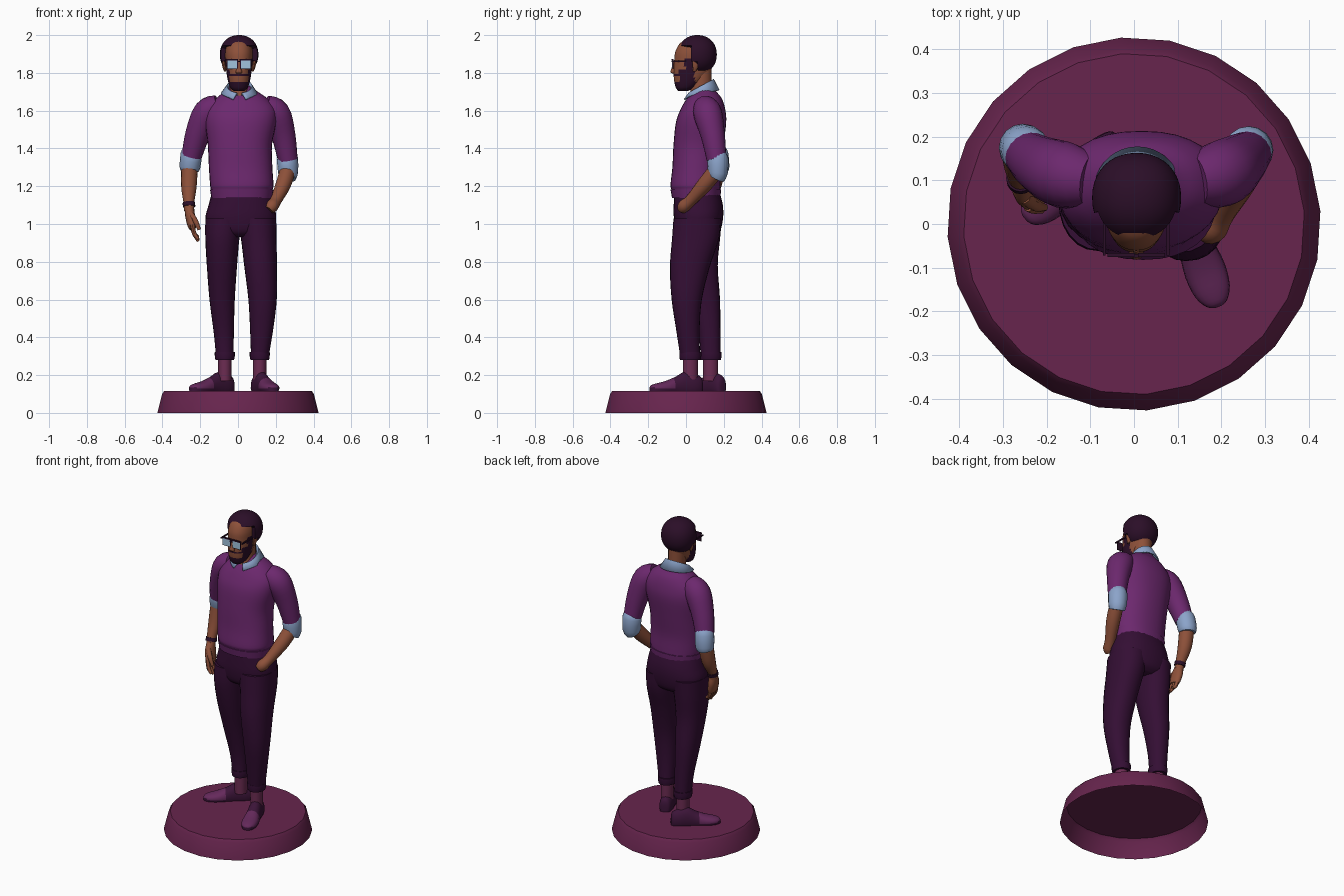
import bpy, bmesh, math
from mathutils import Vector

if "Cube" in bpy.data.objects:
    bpy.data.objects.remove(bpy.data.objects["Cube"])


def material(name, r, g, b):
    m = bpy.data.materials.new(name)
    m.diffuse_color = (r, g, b, 1)
    m.use_nodes = True
    m.node_tree.nodes["Principled BSDF"].inputs["Base Color"].default_value = m.diffuse_color
    return m


PLUM = material("base plum", .135, .018, .075)
KNIT = material("sweater purple", .15, .021, .155)
CLOTH = material("trouser dark purple", .034, .0045, .034)
DARK = material("hair dark", .024, .0045, .021)
SKIN = material("skin brown", .27, .082, .042)
SHIRT = material("shirt pale blue", .26, .37, .59)
SOCK = material("sock pink purple", .15, .025, .085)
SHOE = material("shoe dark purple", .045, .007, .04)
TOE = material("shoe light purple", .13, .022, .105)
LENS = material("lens light blue", .36, .56, .74)


def finish(name, bm, mats, rule=None, angle=45):
    bmesh.ops.recalc_face_normals(bm, faces=bm.faces)
    for f in bm.faces:
        f.smooth = True
        if rule:
            f.material_index = rule(f.calc_center_median())
    me = bpy.data.meshes.new(name)
    bm.to_mesh(me)
    bm.free()
    for m in mats:
        me.materials.append(m)
    me.set_sharp_from_angle(angle=math.radians(angle))
    ob = bpy.data.objects.new(name, me)
    bpy.context.collection.objects.link(ob)
    return ob


def smooth_rings(rings, sub):
    """Catmull-Rom interpolation of ring values."""
    out = []
    for i in range(len(rings) - 1):
        p0, p1, p2 = rings[max(i - 1, 0)], rings[i], rings[i + 1]
        p3 = rings[min(i + 2, len(rings) - 1)]
        for k in range(sub):
            t = k / sub
            out.append([.5 * (2 * b + (c - a) * t + (2 * a - 5 * b + 4 * c - d) * t * t
                              + (3 * b - a - 3 * c + d) * t ** 3)
                        for a, b, c, d in zip(p0, p1, p2, p3)])
    return out + [list(rings[-1])]


def loft(name, rings, mats, sub=4, n=24, power=2.0, along=False, bottom=True,
         rule=None, spin=0.0, angle=45):
    """Skin rings of (x, y, z, rx, ry), level or square to the path."""
    rs = smooth_rings(rings, sub)
    bm = bmesh.new()
    loops = []
    for i, (x, y, z, rx, ry) in enumerate(rs):
        u, v = Vector((1, 0, 0)), Vector((0, 1, 0))
        if along:
            t = (Vector(rs[min(i + 1, len(rs) - 1)][:3]) - Vector(rs[max(i - 1, 0)][:3])).normalized()
            u = (u - t * u.dot(t)).normalized()
            v = t.cross(u)
        row = []
        for k in range(n):
            a = 2 * math.pi * k / n + spin
            c, s = math.cos(a), math.sin(a)
            c = math.copysign(abs(c) ** (2 / power), c)
            s = math.copysign(abs(s) ** (2 / power), s)
            row.append(bm.verts.new(Vector((x, y, z)) + u * rx * c + v * ry * s))
        loops.append(row)
    for a, b in zip(loops, loops[1:]):
        for k in range(n):
            bm.faces.new((a[k], a[(k + 1) % n], b[(k + 1) % n], b[k]))
    if bottom:
        bm.faces.new(loops[0])
    bm.faces.new(loops[-1])
    return finish(name, bm, mats, rule, angle)


def tube(name, pts, mat, n=16, sub=4):
    return loft(name, [(x, y, z, r, r) for x, y, z, r in pts], [mat], sub, n, along=True)


def box(name, centre, size, mat):
    bm = bmesh.new()
    bmesh.ops.create_cube(bm, size=1)
    for v in bm.verts:
        v.co = Vector([c + p * s for c, p, s in zip(centre, v.co, size)])
    return finish(name, bm, [mat])


# Stand, open underneath
loft("stand", [(0, 0, 0, .428, .428), (0, 0, .1, .403, .403), (0, 0, .116, .391, .391)],
     [PLUM], sub=1, n=24, bottom=False, spin=math.radians(4), angle=25)

# Trousers
loft("trouser_seat", [(.015, .065, .93, .09, .08), (.015, .065, .96, .165, .115),
                      (.015, .066, 1.03, .187, .13), (.018, .065, 1.1, .174, .13),
                      (.02, .058, 1.17, .157, .12)], [CLOTH], power=2.3)
legs = {
    "left": [(-.07, .13, .29, .046, .052), (-.075, .124, .42, .053, .058), (-.084, .1, .6, .067, .08),
             (-.085, .068, .78, .08, .1), (-.083, .06, .92, .09, .12), (-.075, .065, 1.03, .098, .125)],
    "right": [(.115, .023, .29, .046, .052), (.125, .01, .44, .061, .062), (.13, .004, .6, .075, .08),
              (.12, .02, .77, .086, .105), (.11, .05, .92, .094, .124), (.1, .06, 1.03, .102, .126)]}
for side, rings in legs.items():
    loft(side + "_trouser_leg", rings, [CLOTH], power=2.2)
    x, y = rings[0][:2]
    loft(side + "_trouser_cuff", [(x, y, .28, .049, .055), (x, y, .3, .053, .058), (x, y, .323, .053, .058)],
         [CLOTH], sub=2)
    loft(side + "_sock", [(x, y, .17, .035, .04), (x, y, .3, .036, .04)], [SOCK], sub=1)


# Shoes: arched sections from heel to toe, sole flat on the stand
def shoe(name, heel, toe):
    h, t = Vector((*heel, .117)), Vector((*toe, .117))
    d = (t - h).normalized()
    side = Vector((-d.y, d.x, 0))
    secs = smooth_rings([(0, .012, .04), (.03, .03, .075), (.16, .04, .092), (.34, .04, .1), (.5, .042, .076),
                         (.7, .048, .052), (.87, .042, .04), (.97, .025, .03), (1, .008, .018)], 3)
    bm = bmesh.new()
    rows = []
    for s, w, ht in secs:
        p = h.lerp(t, s)
        row = [p + side * w * .9]
        for k in range(11):
            a = math.pi * k / 10
            row.append(p + side * w * math.cos(a) + Vector((0, 0, .013 + (ht - .013) * math.sin(a) ** .8)))
        row.append(p - side * w * .9)
        rows.append([bm.verts.new(c) for c in row])
    for a, b in zip(rows, rows[1:]):
        for k in range(len(a)):
            j = (k + 1) % len(a)
            bm.faces.new((a[k], a[j], b[j], b[k]))
    bm.faces.new(rows[0])
    bm.faces.new(rows[-1])
    length = (t - h).length
    finish(name, bm, [SHOE, TOE], lambda c: int((c - h).dot(d) > .58 * length and c.z > .134))


shoe("left_shoe", (-.03, .195), (-.25, .012))
shoe("right_shoe", (.093, .085), (.193, -.19))

# Sweater body with hem band
loft("sweater_body", [(.02, .055, 1.14, .158, .124), (.02, .052, 1.185, .164, .13),
                      (.02, .05, 1.21, .168, .132), (.014, .055, 1.3, .168, .127),
                      (.01, .066, 1.42, .17, .132), (.015, .08, 1.54, .188, .133),
                      (.02, .09, 1.61, .18, .117), (.02, .097, 1.665, .135, .092),
                      (.015, .1, 1.7, .09, .062), (.01, .1, 1.73, .055, .042)],
     [KNIT], n=32, power=2.25)
loft("sweater_hem", [(.02, .054, 1.138, .161, .128), (.02, .052, 1.183, .168, .134)],
     [KNIT], sub=1, n=32, power=2.25)

# Sleeves, rolled shirt cuffs and forearms
tube("left_sleeve", [(-.1, .1, 1.625, .06), (-.16, .112, 1.59, .076), (-.212, .135, 1.48, .066),
                     (-.245, .16, 1.36, .054)], KNIT, 20)
tube("right_sleeve", [(.14, .1, 1.625, .06), (.2, .115, 1.585, .076), (.24, .142, 1.47, .064),
                      (.264, .162, 1.34, .052)], KNIT, 20)
tube("left_shirt_cuff", [(-.244, .162, 1.385, .05), (-.247, .167, 1.37, .057), (-.255, .175, 1.3, .055),
                         (-.257, .175, 1.28, .047)], SHIRT, 16, 2)
tube("right_shirt_cuff", [(.259, .165, 1.36, .048), (.262, .168, 1.345, .056), (.265, .168, 1.27, .053),
                          (.262, .16, 1.245, .045)], SHIRT, 16, 2)
tube("left_forearm", [(-.256, .17, 1.32, .044), (-.26, .145, 1.2, .041), (-.26, .105, 1.11, .028),
                      (-.258, .095, 1.07, .027)], SKIN)
tube("right_forearm", [(.265, .165, 1.29, .042), (.24, .1, 1.21, .041), (.2, .025, 1.125, .031),
                       (.18, -.01, 1.095, .034), (.165, -.02, 1.075, .026)], SKIN)
tube("wrist_band", [(-.26, .106, 1.113, .033), (-.259, .1, 1.092, .033)], DARK, 16, 1)

# Hanging hand
loft("left_palm", [(-.258, .096, 1.085, .024, .026), (-.253, .085, 1.04, .026, .042),
                   (-.243, .075, .99, .023, .043), (-.238, .072, .975, .016, .038)], [SKIN], n=14, along=True)
for i in range(4):
    y = .04 + .021 * i
    drop = (.005, -.006, 0, .015)[i]
    tube("left_finger_%d" % (i + 1), [(-.242, y, .995, .012), (-.232, y - .005, .95, .0115),
                                      (-.21, y - .008, .915 + drop, .008)], SKIN, 8, 3)
tube("left_thumb", [(-.25, .06, 1.055, .015), (-.225, .042, 1.015, .014), (-.205, .038, .97, .009)], SKIN, 8, 3)

# Neck and open shirt collar
loft("neck", [(.008, .075, 1.65, .052, .068), (.006, .08, 1.71, .05, .056), (.005, .08, 1.83, .052, .055)],
     [SKIN], n=20)
bm = bmesh.new()
rows = []
for k in range(33):
    f = k / 32
    top, low = math.radians(12 + 336 * f), math.radians(20 + 320 * f)
    ct, cl = math.cos(top), math.cos(low)
    point = .022 * max(0, cl) ** 6
    mid = (top + low) / 2
    rows.append([bm.verts.new(p) for p in (
        (.008 + .055 * math.sin(top), .078 - .062 * ct, 1.715 - .035 * ct),
        (.008 + .066 * math.sin(top), .079 - .068 * ct, 1.727 - .037 * ct),
        (.008 + .096 * math.sin(low), .08 - .094 * cl, 1.69 - .018 * cl - point))])
for a, b in zip(rows, rows[1:]):
    for j in range(2):
        bm.faces.new((a[j], b[j], b[j + 1], a[j + 1]))
collar = finish("shirt_collar", bm, [SHIRT])
mod = collar.modifiers.new("thickness", 'SOLIDIFY')
mod.thickness = .008
mod.offset = 0


# Head: skin with beard faces chosen by position
def beard(c):
    jaw = c.z < 1.82 and -.036 < c.y < .045
    burn = c.z < 1.88 and -.005 < c.y < .035
    lip = 1.784 < c.z < 1.796 and c.y < -.03
    return int(c.z < 1.752 and c.y < .05 or jaw or burn or lip)


loft("head", [(.005, -.015, 1.705, .028, .026), (.005, -.004, 1.722, .046, .05), (.005, .015, 1.76, .059, .078),
              (.005, .032, 1.81, .067, .098), (.005, .042, 1.86, .072, .104), (.005, .048, 1.91, .073, .105),
              (.005, .055, 1.955, .062, .088), (.005, .057, 1.98, .035, .05)],
     [SKIN, DARK], sub=6, n=40, power=2.2, rule=beard)
loft("nose", [(.005, -.064, 1.797, .014, .008), (.005, -.067, 1.806, .017, .015), (.005, -.063, 1.83, .01, .012),
              (.005, -.058, 1.868, .008, .006)], [SKIN], n=12)

# Hair cap, tucked inside the head below the hairline
bm = bmesh.new()
bmesh.ops.create_uvsphere(bm, u_segments=40, v_segments=28, radius=1)
for v in bm.verts:
    p = Vector([math.copysign(abs(c) ** .93, c) for c in v.co])
    q = Vector((.006 + .102 * p.x, .06 + .103 * p.y, 1.897 + .103 * p.z))
    if (q.y < .022 and q.z < 1.938) or (q.y < .055 and q.z < 1.86):
        q = Vector((.006 + .045 * p.x, .06 + .05 * p.y, 1.9 + .06 * p.z))
    v.co = q
finish("hair", bm, [DARK])

# Ears and glasses, mirrored about the face centre
for s, side in ((-1, "left"), (1, "right")):
    x = .005 + s * .077
    loft(side + "_ear", [(x - s * .004, .045, 1.808, .005, .008), (x, .05, 1.83, .01, .015),
                         (x + s * .004, .052, 1.86, .01, .018), (x, .05, 1.875, .005, .01)], [SKIN], n=10)
    cx = .005 + s * .035
    box(side + "_lens", (cx, -.072, 1.845), (.05, .006, .042), LENS)
    box(side + "_lens_frame", (cx, -.069, 1.846), (.058, .006, .05), DARK)
    box(side + "_brow_bar", (cx, -.071, 1.87), (.062, .01, .007), DARK)
    box(side + "_temple_bar", (.005 + s * .073, -.01, 1.862), (.006, .125, .009), DARK)
box("glasses_bridge", (.005, -.073, 1.86), (.02, .008, .007), DARK)
